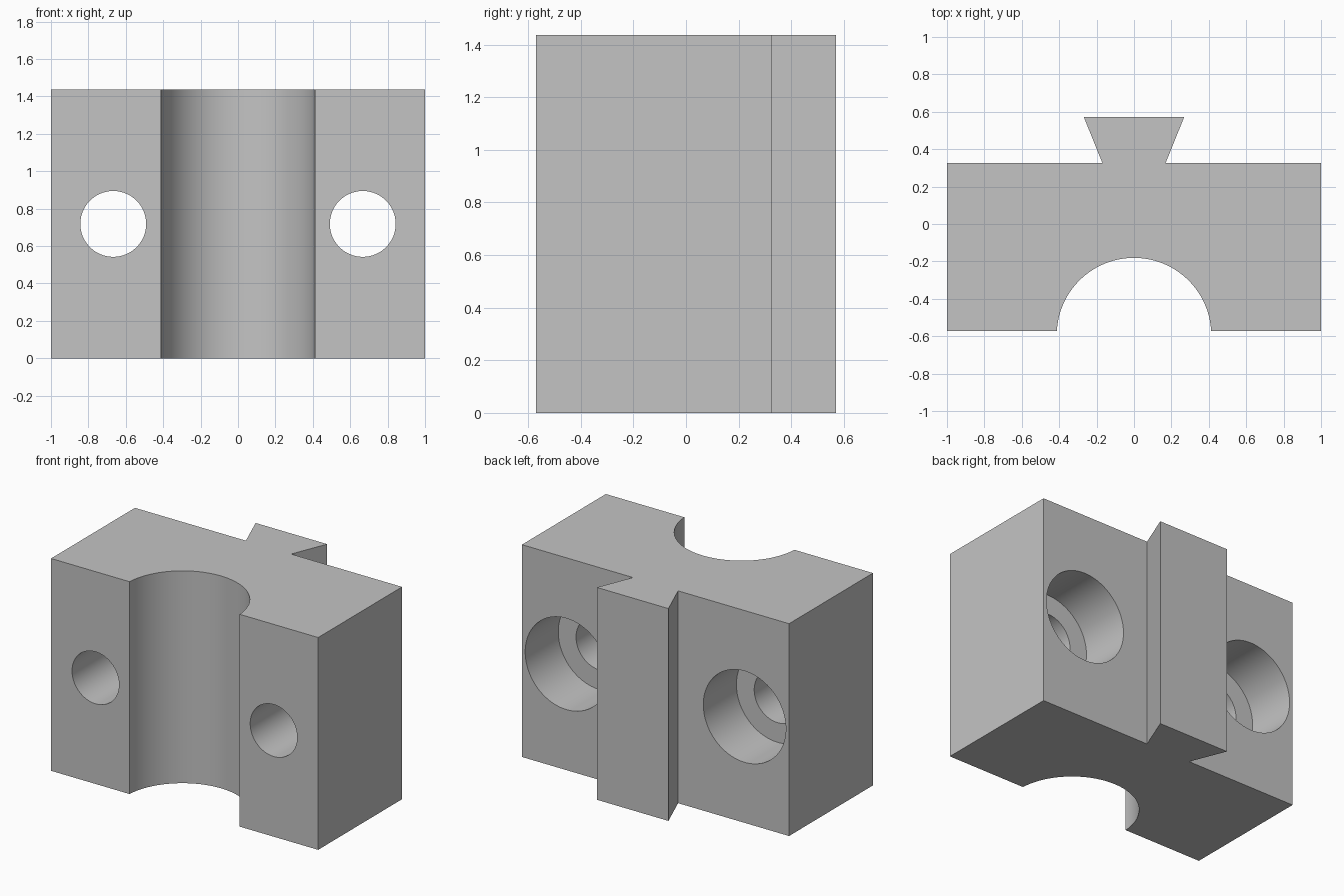
import bpy, bmesh, math
from mathutils import Matrix, Vector

old = bpy.data.objects.get("Cube")
if old:
    bpy.data.objects.remove(old, do_unlink=True)

HEIGHT = 1.437
FRONT, BACK, RAIL_BACK = -0.571, 0.326, 0.571
GROOVE_R, GROOVE_Y = 0.413, -0.594
HOLE_X, HOLE_Z = 0.667, HEIGHT / 2
HOLE_R, BORE_R, BORE_FLOOR = 0.176, 0.309, -0.028

grey = bpy.data.materials.new("plain grey")
grey.use_nodes = True
colour = (0.55, 0.55, 0.55, 1)
grey.diffuse_color = colour
grey.node_tree.nodes["Principled BSDF"].inputs["Base Color"].default_value = colour


def add_object(name, bm):
    bmesh.ops.recalc_face_normals(bm, faces=bm.faces)
    mesh = bpy.data.meshes.new(name)
    bm.to_mesh(mesh)
    bm.free()
    mesh.materials.append(grey)
    obj = bpy.data.objects.new(name, mesh)
    bpy.context.collection.objects.link(obj)
    return obj


def cylinder_along_y(name, x, radius, y0, y1):
    bm = bmesh.new()
    place = Matrix.Translation((x, (y0 + y1) / 2, HOLE_Z)) @ Matrix.Rotation(math.pi / 2, 4, 'X')
    bmesh.ops.create_cone(bm, cap_ends=True, segments=96, radius1=radius,
                          radius2=radius, depth=y1 - y0, matrix=place)
    return add_object(name, bm)


# Plan outline: block, dovetail rail at the back, round groove at the front
outline = [(1, FRONT), (1, BACK), (0.169, BACK), (0.268, RAIL_BACK),
           (-0.268, RAIL_BACK), (-0.169, BACK), (-1, BACK), (-1, FRONT)]
start = math.asin((FRONT - GROOVE_Y) / GROOVE_R)
steps = 64
for i in range(steps + 1):
    a = math.pi - start - (math.pi - 2 * start) * i / steps
    outline.append((GROOVE_R * math.cos(a), GROOVE_Y + GROOVE_R * math.sin(a)))

bm = bmesh.new()
base = bm.faces.new([bm.verts.new((x, y, 0)) for x, y in outline])
extruded = bmesh.ops.extrude_face_region(bm, geom=[base], use_keep_orig=True)
top = [v for v in extruded["geom"] if isinstance(v, bmesh.types.BMVert)]
bmesh.ops.translate(bm, verts=top, vec=Vector((0, 0, HEIGHT)))
block = add_object("dovetail_clamp_block", bm)

# Counterbored bolt holes on both sides
bpy.context.view_layer.objects.active = block
block.select_set(True)
for side, x in (("left", HOLE_X), ("right", -HOLE_X)):
    for part, radius, y0, y1 in (("counterbore", BORE_R, BORE_FLOOR, 0.8),
                                 ("bolt_hole", HOLE_R, -0.8, 0.1)):
        cutter = cylinder_along_y(f"{side}_{part}_cutter", x, radius, y0, y1)
        cutter.hide_render = True
        mod = block.modifiers.new(part, 'BOOLEAN')
        mod.operation = 'DIFFERENCE'
        mod.solver = 'EXACT'
        mod.object = cutter
        bpy.ops.object.modifier_apply(modifier=mod.name)
        bpy.data.objects.remove(cutter, do_unlink=True)

bpy.ops.object.shade_smooth_by_angle(angle=math.radians(30))
